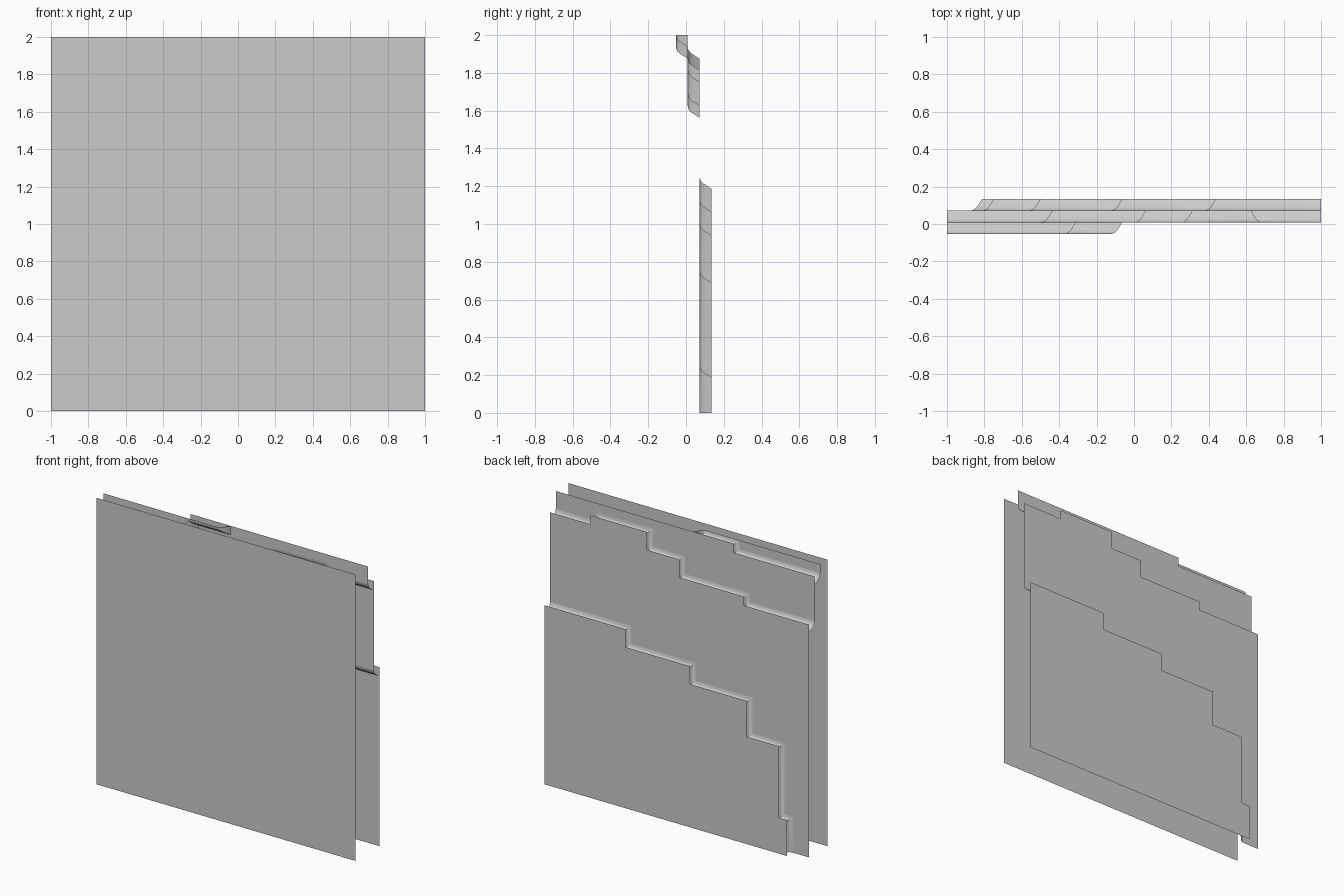
import bpy, bmesh

if "Cube" in bpy.data.objects:
    bpy.data.objects.remove(bpy.data.objects["Cube"])

grey = bpy.data.materials.new("plain grey")
grey.diffuse_color = (0.6, 0.6, 0.6, 1)
grey.use_nodes = True
grey.node_tree.nodes["Principled BSDF"].inputs["Base Color"].default_value = grey.diffuse_color

# Heights (y) of the front sheet and of the four stepped terraces
FRONT, Y0, Y1, Y2, Y3 = -0.134, -0.0535, 0.009, 0.0715, 0.134
# Cove profile: (distance in from the contour, rise as a fraction of the step)
COVE = [(0, 0), (0.014, 0.05), (0.026, 0.16), (0.037, 0.36), (0.049, 0.66), (0.0625, 1)]


def make(name, verts, faces, flip=False):
    me = bpy.data.meshes.new(name)
    me.from_pydata(verts, [], faces)
    if flip:
        me.flip_normals()
    me.materials.append(grey)
    ob = bpy.data.objects.new(name, me)
    bpy.context.collection.objects.link(ob)
    return ob


def sheet(name, y, outline):
    """Flat sheet at depth y; facing +y unless it is the front one."""
    ob = make(name, [(x, y, z) for x, z in outline], [list(range(len(outline)))])
    want = -1 if y == FRONT else 1
    if ob.data.polygons[0].normal.y * want < 0:
        ob.data.flip_normals()


def cove(name, y, contour):
    """Curved wall rising from a contour; each point has its own inward direction."""
    n, rows = len(contour), len(COVE)
    verts = [(x + dx * t, y + h * 0.0625, z + dz * t)
             for t, h in COVE for x, z, dx, dz in contour]
    faces = [(r * n + i, r * n + i + 1, (r + 1) * n + i + 1, (r + 1) * n + i)
             for r in range(rows - 1) for i in range(n - 1)]
    ob = make(name, verts, faces)
    bm = bmesh.new()
    bm.from_mesh(ob.data)
    bmesh.ops.remove_doubles(bm, verts=bm.verts, dist=1e-5)
    bmesh.ops.recalc_face_normals(bm, faces=bm.faces)
    if sum(f.normal.y * f.calc_area() for f in bm.faces) < 0:
        bmesh.ops.reverse_faces(bm, faces=bm.faces)
    for f in bm.faces:
        f.smooth = True
    # keep the mitred corners between straight runs crisp
    for e in bm.edges:
        if len(e.link_faces) == 2 and e.calc_face_angle(0) > 0.6:
            e.smooth = False
    bm.to_mesh(ob.data)
    bm.free()


def stairs(steps):
    """Corner points of a staircase given (x start, x end, z) runs."""
    return [p for a, b, z in steps for p in ((a, z), (b, z))]


# Stepped contours, left to right
upper = stairs([(-1, -.375, 1.9375), (-.375, -.125, 2)])
middle = stairs([(-1, -.5, 1.625), (-.5, 0, 1.6875), (0, .25, 1.8125),
                 (.25, .6875, 1.9375), (.6875, 1, 1.875)])
lower = [(-.875, 0)] + stairs([(-.875, -.8125, .25), (-.8125, -.5625, .75),
                               (-.5625, -.125, 1), (-.125, .375, 1.125), (.375, 1, 1.25)])


def directed(points):
    """Add inward directions: borders slide along the border, the notch goes left."""
    out = []
    for x, z in points:
        dx = 0 if abs(x) == 1 else (-1 if x == .6875 else 1)
        out.append((x, z, dx, 0 if z == 0 else -1))
    return out


# Flat sheets
sheet("front_sheet", FRONT, [(-1, 0), (1, 0), (1, 2), (-1, 2)])
sheet("pocket_terrace", Y0, [(-1, 1.9375), (-.375, 1.9375), (-.375, 2), (-1, 2)])
sheet("upper_terrace", Y1, upper + [(1, 2)] + middle[::-1])
sheet("middle_terrace", Y2, middle + lower[::-1] + [(-1, 0)])
sheet("lower_terrace", Y3, lower + [(1, 0)])

# Curved walls tucked behind each terrace lip
cove("upper_cove", Y0, directed(upper) + [(-.125, 2, 1, 0)])
cove("middle_cove", Y1, directed(middle))
cove("lower_cove", Y2, directed(lower))
